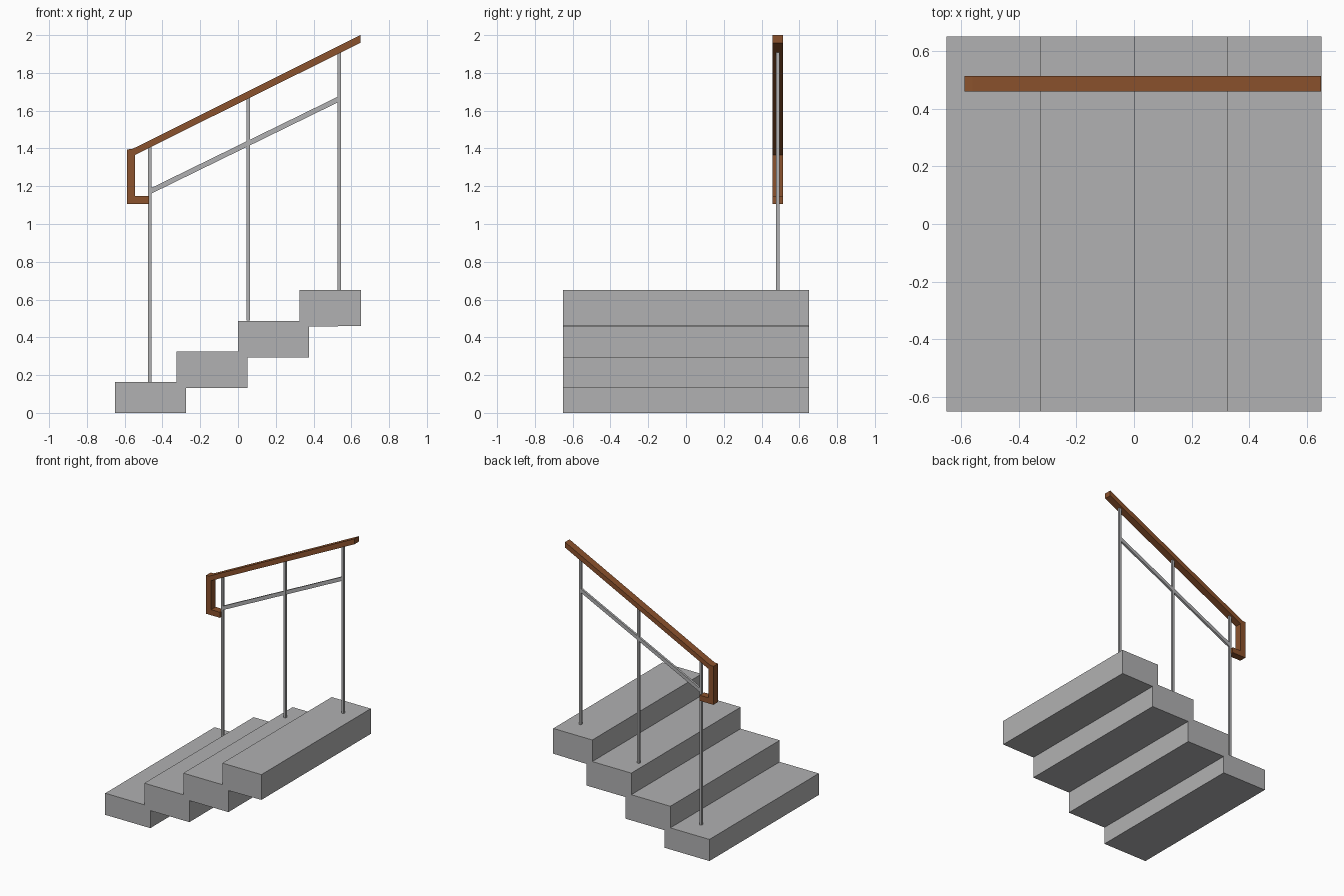
import bpy, bmesh

if "Cube" in bpy.data.objects:
    bpy.data.objects.remove(bpy.data.objects["Cube"])


def material(name, rgb):
    m = bpy.data.materials.new(name)
    m.diffuse_color = (*rgb, 1)
    m.use_nodes = True
    m.node_tree.nodes["Principled BSDF"].inputs["Base Color"].default_value = m.diffuse_color
    return m


GREY = material("concrete_grey", (0.44, 0.44, 0.445))
WOOD = material("brown_wood", (0.26, 0.085, 0.026))
RAIL_Y = 0.486


def extrude_profile(name, points, y_mid, width, mat):
    """Extrude an x-z outline along y."""
    bm = bmesh.new()
    face = bm.faces.new([bm.verts.new((x, y_mid - width / 2, z)) for x, z in points])
    out = bmesh.ops.extrude_face_region(bm, geom=[face])
    verts = [v for v in out["geom"] if isinstance(v, bmesh.types.BMVert)]
    bmesh.ops.translate(bm, verts=verts, vec=(0, width, 0))
    bmesh.ops.recalc_face_normals(bm, faces=bm.faces)
    mesh = bpy.data.meshes.new(name)
    bm.to_mesh(mesh)
    bm.free()
    mesh.materials.append(mat)
    obj = bpy.data.objects.new(name, mesh)
    bpy.context.collection.objects.link(obj)
    return obj


# Staircase: stepped top and stepped underside in one outline
RUN, RISE, STEPS = 0.325, 0.1625, 4
top, bottom = [], [(-0.65, 0)]
for i in range(STEPS):
    x, z = -0.65 + i * RUN, (i + 1) * RISE
    top += [(x, z), (x + RUN, z)]
    if i < STEPS - 1:
        nose = x + RUN + 0.05
        bottom += [(nose, 0 if i == 0 else z - 0.193), (nose, z + RISE - 0.193)]
bottom.append((0.65, STEPS * RISE - 0.19))
extrude_profile("staircase", bottom + top[::-1], 0, 1.3, GREY)

# Posts, tops buried slightly in the handrail
for name, x, z0, z1 in (("lower_post", -0.467, 0.163, 1.415),
                        ("middle_post", 0.054, 0.488, 1.675),
                        ("upper_post", 0.537, 0.65, 1.915)):
    extrude_profile(name, [(x - 0.009, z0), (x + 0.009, z0),
                           (x + 0.009, z1), (x - 0.009, z1)], RAIL_Y, 0.018, GREY)

# Sloping middle bar
extrude_profile("middle_bar", [(-0.467, 1.157), (0.537, 1.648),
                               (0.537, 1.678), (-0.467, 1.187)], RAIL_Y, 0.016, GREY)

# Handrail with the hooked return at its lower end
extrude_profile("handrail", [(0.648, 2.0), (-0.56, 1.397), (-0.587, 1.395),
                             (-0.587, 1.106), (-0.472, 1.106), (-0.472, 1.148),
                             (-0.545, 1.148), (-0.545, 1.366), (0.648, 1.959)],
                RAIL_Y, 0.054, WOOD)
